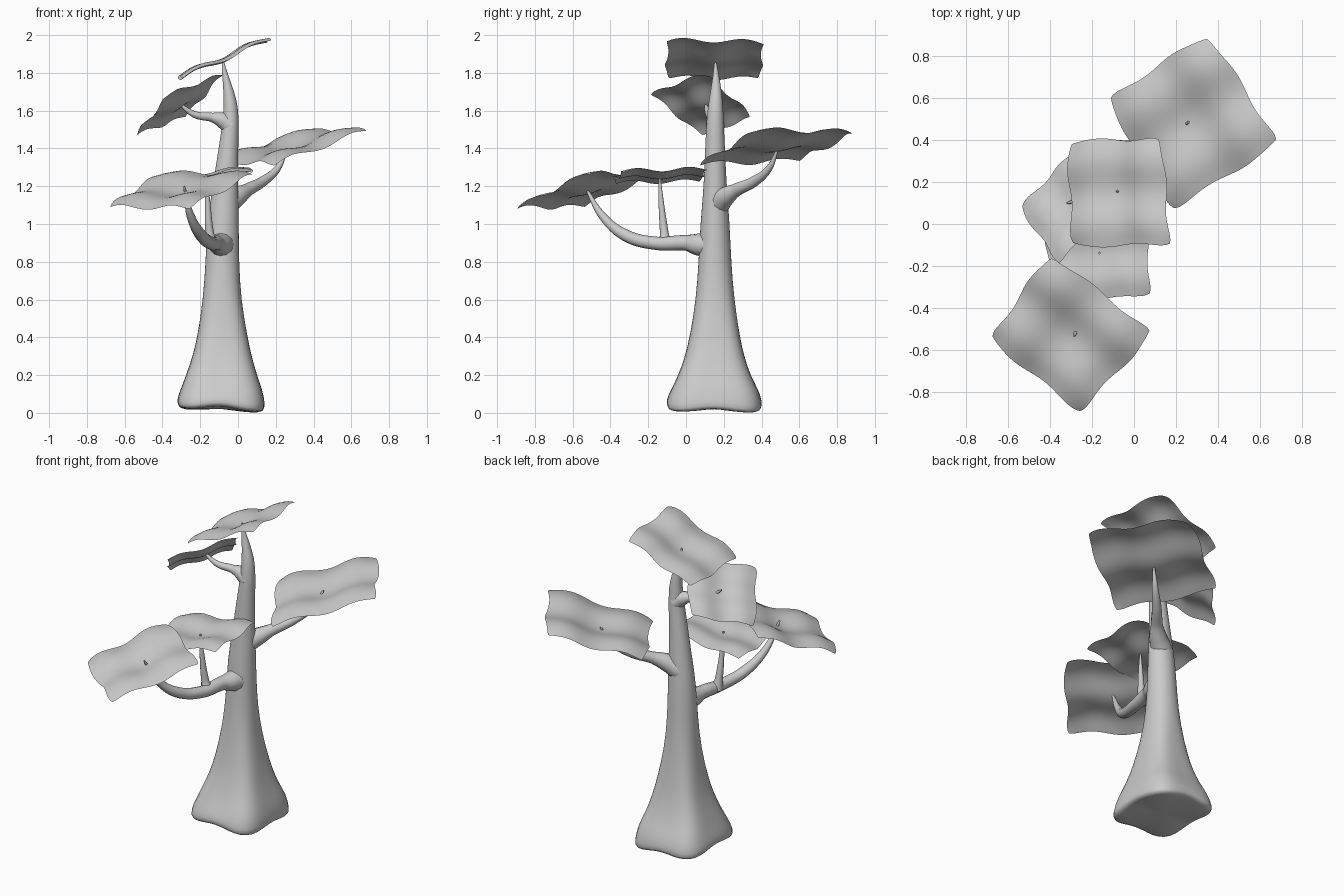
import bpy, math
from mathutils import Vector


def mesh_object(name, verts, faces):
    me = bpy.data.meshes.new(name)
    me.from_pydata(verts, [], faces)
    me.update()
    ob = bpy.data.objects.new(name, me)
    bpy.context.collection.objects.link(ob)
    for p in me.polygons:
        p.use_smooth = True
    return ob


# trunk: rounded-square rings turning round higher up (z, x min, x max, y min, y max)
RINGS = [(0.015, -0.28, 0.10, -0.06, 0.36), (0.015, -0.32, 0.14, -0.10, 0.40),
         (0.05, -0.322, 0.142, -0.105, 0.402), (0.12, -0.305, 0.13, -0.08, 0.385),
         (0.2, -0.275, 0.10, -0.04, 0.34), (0.3, -0.24, 0.072, -0.005, 0.308),
         (0.4, -0.215, 0.05, 0.02, 0.285), (0.6, -0.185, 0.016, 0.053, 0.255),
         (0.8, -0.172, 0.006, 0.066, 0.24), (1.0, -0.165, 0.005, 0.075, 0.232),
         (1.2, -0.135, 0.0, 0.094, 0.216), (1.4, -0.103, 0.001, 0.101, 0.206),
         (1.55, -0.08, 0.006, 0.108, 0.2), (1.65, -0.075, -0.003, 0.12, 0.195),
         (1.75, -0.08, -0.037, 0.137, 0.182), (1.82, -0.087, -0.064, 0.147, 0.168),
         (1.875, -0.085, -0.076, 0.151, 0.159)]
N = 24
verts, faces = [], []
for z, x0, x1, y0, y1 in RINGS:
    power = 2 + 3.5 * max(0, 1 - z / 0.7)
    for i in range(N):
        a = 2 * math.pi * (i + 0.5) / N
        c, s = math.cos(a), math.sin(a)
        k = (abs(c) ** power + abs(s) ** power) ** (-1 / power)
        lift = 0.0
        if z < 0.1:     # uneven foot
            lift = 0.012 * math.cos(4 * a) - 0.012 * c - 0.004 * s + 0.006
        verts.append(((x0 + x1) / 2 + (x1 - x0) / 2 * k * c,
                      (y0 + y1) / 2 + (y1 - y0) / 2 * k * s, max(0, z + lift)))
for r in range(len(RINGS) - 1):
    for i in range(N):
        j = (i + 1) % N
        faces.append((r * N + i, r * N + j, (r + 1) * N + j, (r + 1) * N + i))
faces.append(tuple(reversed(range(N))))
faces.append(tuple(range((len(RINGS) - 1) * N, len(RINGS) * N)))
trunk = mesh_object("trunk", verts, faces)
trunk.modifiers.new("smooth", 'SUBSURF').levels = 1
trunk.modifiers["smooth"].render_levels = 1


# branches: tapering bezier tubes with flared roots (x, y, z, radius)
def branch(name, pts):
    cu = bpy.data.curves.new(name, 'CURVE')
    cu.dimensions = '3D'
    cu.bevel_depth = 1.0
    cu.bevel_resolution = 4
    cu.resolution_u = 8
    cu.use_fill_caps = True
    sp = cu.splines.new('BEZIER')
    sp.bezier_points.add(len(pts) - 1)
    for bp, (x, y, z, r) in zip(sp.bezier_points, pts):
        bp.co = (x, y, z)
        bp.radius = r
        bp.handle_left_type = bp.handle_right_type = 'AUTO'
    ob = bpy.data.objects.new(name, cu)
    bpy.context.collection.objects.link(ob)
    bpy.ops.object.select_all(action='DESELECT')
    ob.select_set(True)
    bpy.context.view_layer.objects.active = ob
    bpy.ops.object.convert(target='MESH')
    bpy.ops.object.shade_smooth()


branch("front_branch", [(-0.085, 0.12, 0.89, 0.07), (-0.095, 0.06, 0.892, 0.058),
                        (-0.11, 0.0, 0.90, 0.041), (-0.14, -0.16, 0.898, 0.035),
                        (-0.195, -0.32, 0.94, 0.032), (-0.25, -0.44, 1.04, 0.022),
                        (-0.285, -0.535, 1.2, 0.005)])
branch("front_twig", [(-0.14, -0.11, 0.89, 0.036), (-0.15, -0.115, 0.95, 0.023),
                      (-0.16, -0.13, 1.1, 0.015), (-0.165, -0.14, 1.25, 0.005)])
branch("back_branch", [(-0.07, 0.165, 1.10, 0.065), (-0.005, 0.21, 1.145, 0.052),
                       (0.05, 0.265, 1.18, 0.035), (0.13, 0.36, 1.225, 0.028),
                       (0.21, 0.44, 1.295, 0.018), (0.26, 0.487, 1.4, 0.005)])
branch("upper_branch", [(-0.04, 0.155, 1.52, 0.05), (-0.085, 0.15, 1.55, 0.042),
                        (-0.14, 0.14, 1.565, 0.024), (-0.23, 0.12, 1.58, 0.018),
                        (-0.32, 0.10, 1.645, 0.005)])


# leaves: rippled square sheets spanned between four corners (counter-clockwise)
def leaf(name, corners, n=24):
    a, b, c, d = (Vector(p) for p in corners)
    size = ((c - a).length + (d - b).length) / 2.83
    normal = (c - a).cross(d - b).normalized()
    verts, faces = [], []
    for j in range(n + 1):
        for i in range(n + 1):
            u, v = i / n - 0.5, j / n - 0.5
            corner = (16 * u * u * v * v) ** 4
            s = 1.03 - 0.045 * corner
            pu = u * (s + 0.03 * math.sin(10 * v)) + 0.5
            pv = v * (s - 0.03 * math.sin(10 * u)) + 0.5
            p = (a * (1 - pu) + b * pu) * (1 - pv) + (d * (1 - pu) + c * pu) * pv
            wave = 0.008 - 0.023 * (math.cos(10.5 * u) + math.cos(10.5 * v))
            verts.append(p + normal * wave * size)
    for j in range(n):
        for i in range(n):
            k = j * (n + 1) + i
            faces.append((k, k + 1, k + n + 2, k + n + 1))
    mesh_object(name, verts, faces)


leaf("top_leaf", [(-0.29, -0.1, 1.78), (0.165, -0.09, 1.975),
                  (0.125, 0.4, 1.965), (-0.31, 0.39, 1.775)])
leaf("upper_leaf", [(-0.54, 0.08, 1.475), (-0.36, -0.18, 1.69),
                    (-0.08, 0.10, 1.795), (-0.28, 0.35, 1.57)])
leaf("back_leaf", [(-0.12, 0.59, 1.34), (0.19, 0.08, 1.32),
                   (0.68, 0.39, 1.50), (0.35, 0.90, 1.49)])
leaf("front_leaf", [(-0.68, -0.55, 1.095), (-0.26, -0.89, 1.09),
                    (0.08, -0.52, 1.27), (-0.40, -0.15, 1.27)])
leaf("middle_leaf", [(-0.38, -0.38, 1.22), (0.07, -0.33, 1.28),
                     (0.05, 0.10, 1.29), (-0.43, 0.08, 1.23)])
